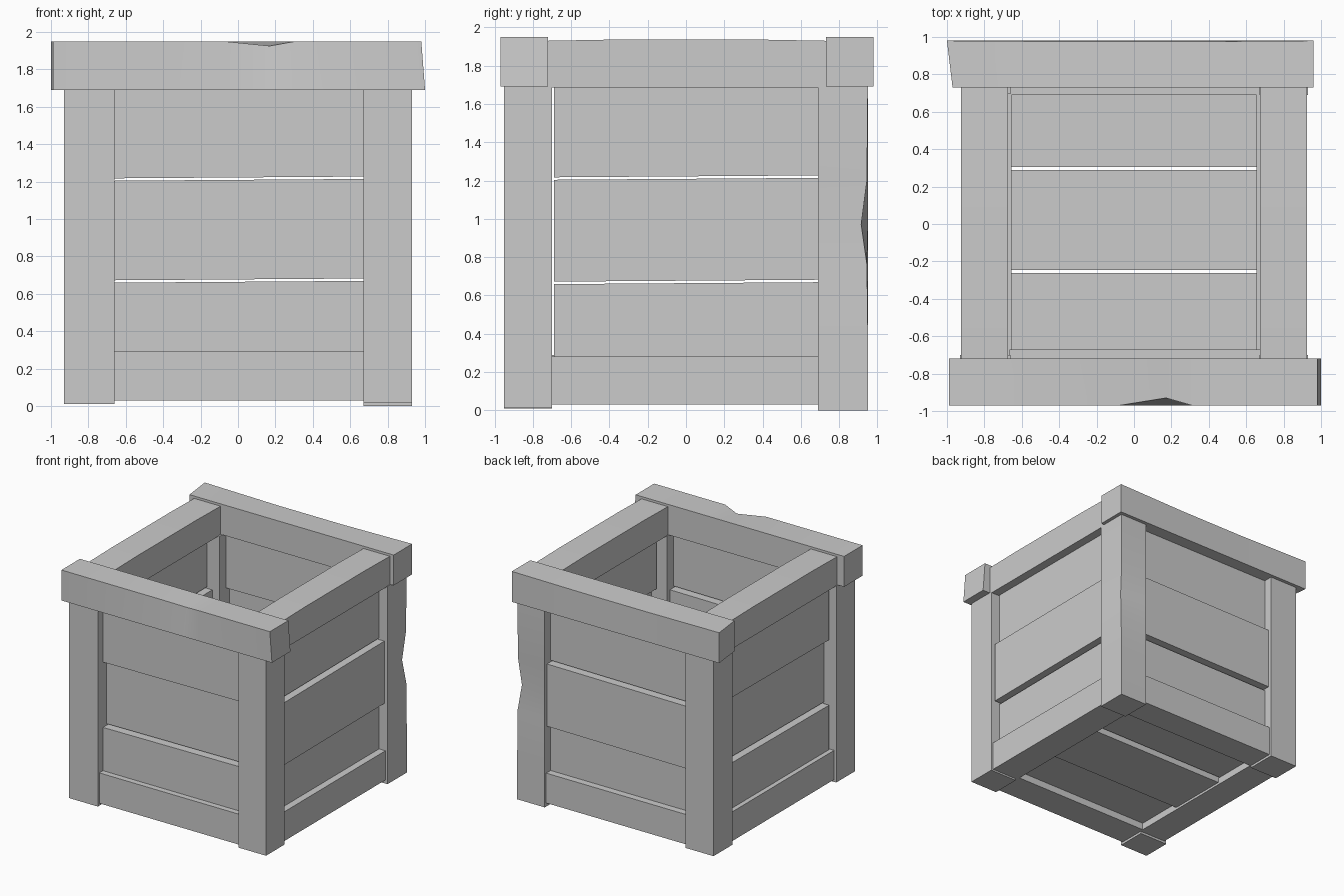
import bpy, bmesh
from mathutils import Vector

if "Cube" in bpy.data.objects:
    bpy.data.objects.remove(bpy.data.objects["Cube"])


def box(name, lo, hi, axis=0, cuts=(), moves=()):
    """Four-sided bar along an axis, with extra stations and nudged corners."""
    bm = bmesh.new()
    u, v = [i for i in range(3) if i != axis]
    rings = []
    for s in [lo[axis], *cuts, hi[axis]]:
        ring = []
        for a, b in ((lo[u], lo[v]), (hi[u], lo[v]), (hi[u], hi[v]), (lo[u], hi[v])):
            p = Vector((0, 0, 0))
            p[axis], p[u], p[v] = s, a, b
            ring.append(bm.verts.new(p))
        rings.append(ring)
    bm.faces.new(rings[0])
    bm.faces.new(rings[-1])
    for r, q in zip(rings, rings[1:]):
        for i in range(4):
            j = (i + 1) % 4
            bm.faces.new((r[i], r[j], q[j], q[i]))
    rest = [(w, w.co.copy()) for w in bm.verts]
    for point, offset in moves:
        near = min(rest, key=lambda t: (t[1] - Vector(point)).length)[0]
        near.co += Vector(offset)
    bmesh.ops.recalc_face_normals(bm, faces=bm.faces)
    me = bpy.data.meshes.new(name)
    bm.to_mesh(me)
    bm.free()
    ob = bpy.data.objects.new(name, me)
    bpy.context.collection.objects.link(ob)
    return ob


# Corner posts, the back right one with a chipped outer edge
box("front_left_post", (-.93, -.95, .01), (-.66, -.70, 1.69), 2)
box("front_right_post", (.67, -.95, .015), (.93, -.70, 1.69), 2)
box("back_left_post", (-.925, .695, .01), (-.66, .95, 1.69), 2)
box("back_right_post", (.67, .69, 0), (.93, .95, 1.69), 2, (.40, .76, .97, 1.20),
    [((.93, .95, .97), (-.02, -.035, 0)), ((.93, .95, .76), (0, -.005, 0)),
     ((.93, .95, 1.20), (-.005, -.005, 0))])

# Top beams: the front and back ones overhang, the side ones sit between them
box("front_top_beam", (-.99, -.97, 1.69), (1.0, -.72, 1.95), 0, (-.08, .17, .31),
    [((.17, -.97, 1.95), (0, .04, -.025)),
     ((1, -.97, 1.95), (-.02, 0, 0)), ((1, -.72, 1.95), (-.02, 0, 0))])
box("back_top_beam", (-1.0, .73, 1.69), (.96, .98, 1.95), 0, (-.3, .3),
    [((-1, .73, 1.69), (.03, 0, 0)), ((-1, .73, 1.95), (.03, 0, 0)),
     ((-.3, .98, 1.95), (0, -.005, -.008)), ((.3, .98, 1.95), (0, -.005, -.008))])
for side, s in (("left", -1), ("right", 1)):
    x0, x1 = sorted((s * .675, s * .925))
    box(side + "_top_beam", (x0, -.73, 1.685), (x1, .735, 1.93), 1, (-.4, .4),
        [((x, y, 1.93), (0, 0, .006)) for x in (x0, x1) for y in (-.4, .4)])

# Bottom rails
box("front_bottom_rail", (-.665, -.93, .03), (.675, -.67, .29))
box("back_bottom_rail", (-.665, .69, .03), (.675, .93, .285))
box("left_bottom_rail", (-.91, -.705, .03), (-.655, .695, .28), 1)
box("right_bottom_rail", (.655, -.705, .03), (.91, .695, .28), 1)


def wall(name, axis, s, outer, middle):
    """Three slightly crooked boards; the middle one sits at another depth."""
    n = 1 - axis
    spans = ((.20, .664), (.677, 1.209), (1.222, 1.70))
    for k, (z0, z1) in enumerate(spans):
        d = middle if k == 1 else outer
        lo, hi = [0, 0, z0], [0, 0, z1]
        lo[axis], hi[axis] = -.69, .70
        lo[n], hi[n] = sorted((s * d, s * (d - .09)))
        moves = []
        for end, dz in ((lo[axis], -.005), (hi[axis], .005)):
            for depth in (lo[n], hi[n]):
                for z in (z0, z1):
                    p = [0, 0, z]
                    p[axis], p[n] = end, depth
                    moves.append((p, (0, 0, dz)))
        box(f"{name}_board_{k + 1}", lo, hi, axis, (), moves)


# Wall boards
wall("front", 0, -1, .88, .83)
wall("left", 1, -1, .87, .82)
wall("back", 0, 1, .87, .92)
wall("right", 1, 1, .85, .90)

# Floor boards, the middle one set a little lower
for k, (y0, y1, z) in enumerate(((-.69, -.262, .09), (-.246, .288, .05), (.304, .71, .09))):
    box(f"floor_board_{k + 1}", (-.68, y0, z), (.68, y1, z + .09))

# Soft shading on the chips only, crisp edges elsewhere
for ob in bpy.data.objects:
    ob.select_set(True)
    bpy.context.view_layer.objects.active = ob
bpy.ops.object.shade_smooth_by_angle()
